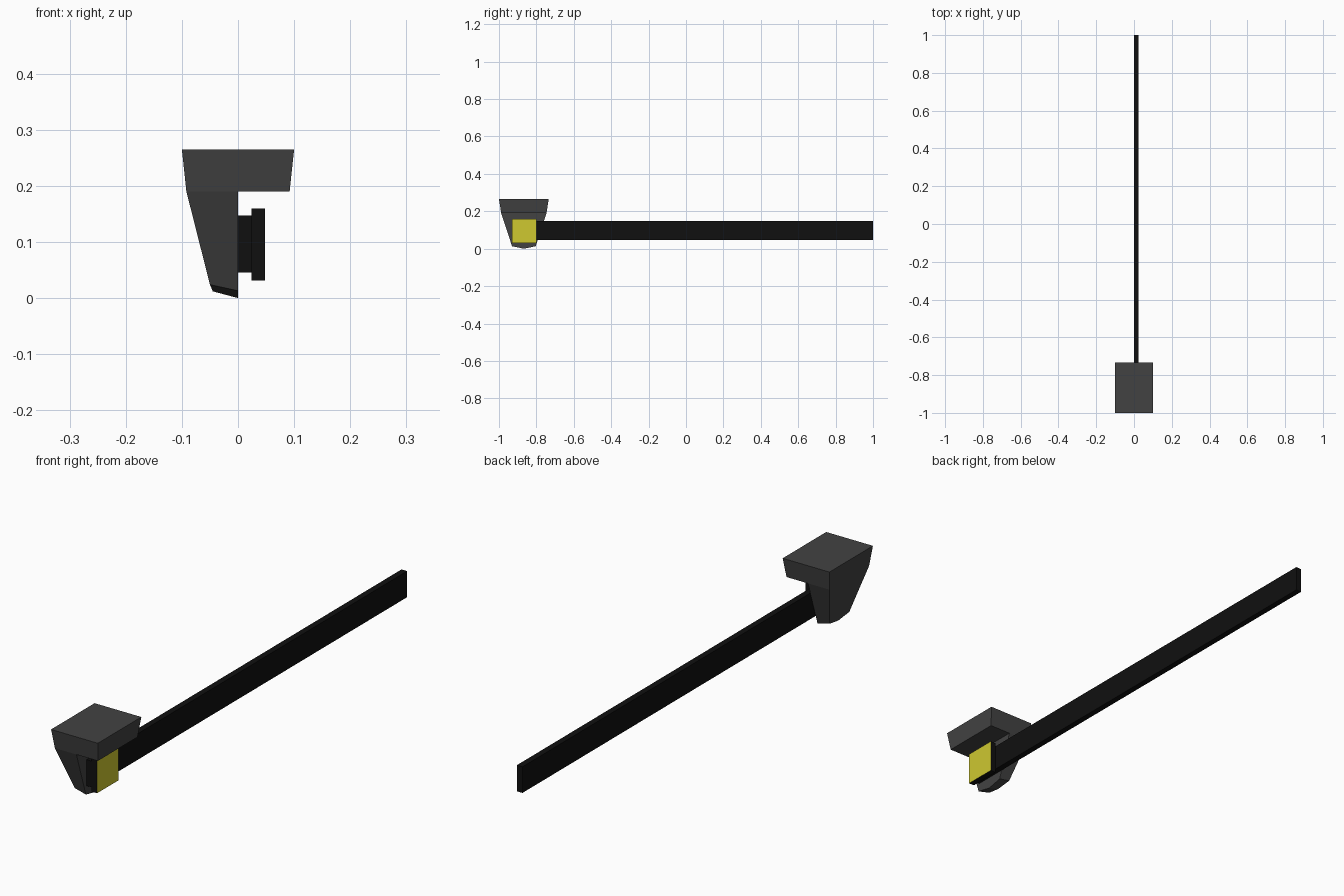
import bpy, bmesh

if "Cube" in bpy.data.objects:
    bpy.data.objects.remove(bpy.data.objects["Cube"])


def material(name, rgb):
    m = bpy.data.materials.new(name)
    m.diffuse_color = (*rgb, 1)
    m.use_nodes = True
    m.node_tree.nodes["Principled BSDF"].inputs["Base Color"].default_value = m.diffuse_color
    return m


GREY = material("dark_grey", (0.055, 0.055, 0.055))
BLACK = material("black", (0.005, 0.005, 0.005))
YELLOW = material("yellow", (0.62, 0.58, 0.03))


def finish(name, bm, *mats):
    bmesh.ops.recalc_face_normals(bm, faces=bm.faces[:])
    me = bpy.data.meshes.new(name)
    bm.to_mesh(me)
    bm.free()
    for m in mats:
        me.materials.append(m)
    ob = bpy.data.objects.new(name, me)
    bpy.context.collection.objects.link(ob)
    return ob


def box(x0, x1, y0, y1, z0, z1):
    bm = bmesh.new()
    bmesh.ops.create_cube(bm, size=1)
    for v in bm.verts:
        v.co.x = x0 if v.co.x < 0 else x1
        v.co.y = y0 if v.co.y < 0 else y1
        v.co.z = z0 if v.co.z < 0 else z1
    return bm


# Tapered housing: full slab on top, only the left half continues downwards
MID = -0.867
bm = bmesh.new()


def pt(x, dy, z):
    return bm.verts.new((x, MID + dy, z))


# front (-y) and back (+y) chains: top left, top right, notch right, notch centre,
# bottom centre, bottom corner, shoulder left
sides = []
for s in (-1, 1):
    sides.append([pt(-0.1, s * 0.133, 0.265), pt(0.1, s * 0.133, 0.265),
                  pt(0.092, s * 0.121, 0.19), pt(0, s * 0.121, 0.19),
                  pt(0, s * 0.063, 0.013), pt(-0.05, s * 0.06, 0.024),
                  pt(-0.092, s * 0.121, 0.19)])
f, b = sides
left_mid = pt(-0.045, 0, 0.012)
tip = pt(0, 0, 0)
for c in sides:
    bm.faces.new((c[0], c[1], c[2], c[3], c[6]))      # slab end
    bm.faces.new((c[6], c[3], c[4], c[5]))            # leg end
    bm.faces.new((c[5], c[4], tip, left_mid))         # underside
    bm.faces.new((c[6], c[5], left_mid))              # left corner facet
for i, j in ((0, 1), (1, 2), (2, 3), (6, 0)):         # top, right, notch roof, left
    bm.faces.new((f[i], f[j], b[j], b[i]))
bm.faces.new((f[6], left_mid, b[6]))                  # left face
bm.faces.new((f[3], f[4], tip, b[4], b[3]))           # notch wall
finish("housing", bm, GREY)

# Long flat bar
finish("bar", box(0, 0.024, -0.927, 1.0, 0.046, 0.147), BLACK)

# Square reflector plate with a yellow outer face
bm = box(0.024, 0.048, -0.93, -0.80, 0.031, 0.16)
bm.normal_update()
for face in bm.faces:
    face.material_index = 1 if face.normal.x > 0.9 else 0
finish("reflector", bm, BLACK, YELLOW)
